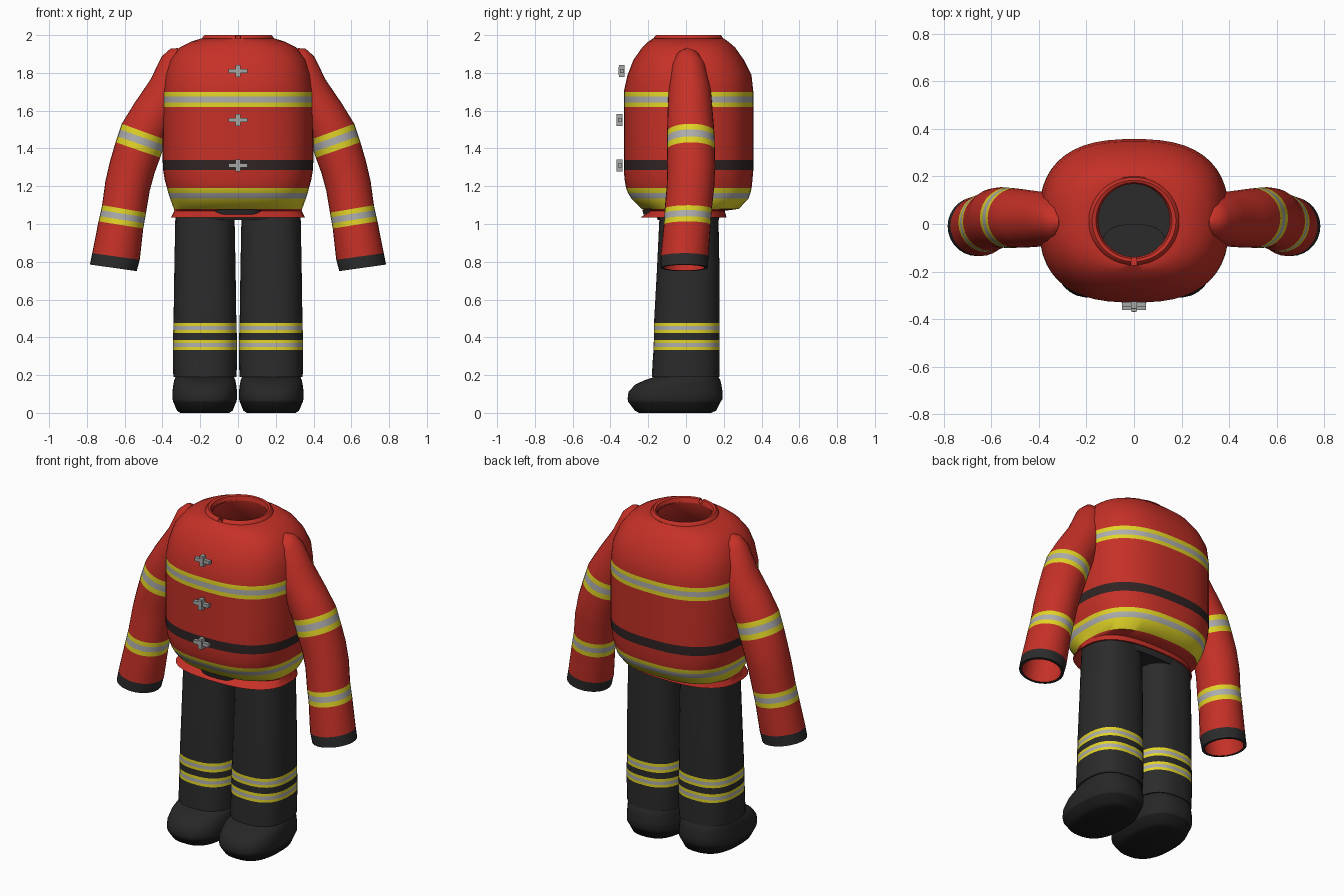
import bpy, bmesh, math
from mathutils import Vector

if "Cube" in bpy.data.objects:
    bpy.data.objects.remove(bpy.data.objects["Cube"])


def material(name, r, g, b):
    mat = bpy.data.materials.new(name)
    mat.use_nodes = True
    mat.diffuse_color = (r, g, b, 1)
    bsdf = next(n for n in mat.node_tree.nodes if n.type == "BSDF_PRINCIPLED")
    bsdf.inputs["Base Color"].default_value = (r, g, b, 1)
    bsdf.inputs["Roughness"].default_value = 0.7
    return mat


RED = material("jacket red", 0.56, 0.03, 0.02)
YELLOW = material("reflective yellow", 0.76, 0.66, 0.02)
GREY = material("reflective grey", 0.42, 0.42, 0.42)
BELT = material("belt dark", 0.03, 0.018, 0.018)
DARK = material("trouser charcoal", 0.024, 0.024, 0.024)
BOOT = material("boot charcoal", 0.02, 0.02, 0.02)
SOLE = material("sole black", 0.011, 0.011, 0.011)
METAL = material("clasp metal", 0.38, 0.39, 0.39)


def oval(z, rx, front, back, cx=0, power=2.6, segs=48):
    """Rounded-box outline at height z."""
    pts = []
    cy, ry = (front + back) / 2, (back - front) / 2
    for i in range(segs):
        a = math.tau * (i + 0.5) / segs
        c, s = math.cos(a), math.sin(a)
        pts.append(Vector((cx + rx * math.copysign(abs(c) ** (2 / power), c),
                           cy + ry * math.copysign(abs(s) ** (2 / power), s), z)))
    return pts


def loft(name, rings, mats, cap_first=False, cap_last=False, skip=None):
    """Skin a list of rings; mats holds one material per span."""
    bm = bmesh.new()
    used = list(dict.fromkeys(mats))
    loops = [[bm.verts.new(p) for p in ring] for ring in rings]
    n = len(loops[0])
    for a, b, mat in zip(loops, loops[1:], mats):
        for i in range(n):
            j = (i + 1) % n
            f = bm.faces.new((a[i], a[j], b[j], b[i]))
            f.material_index = used.index(mat)
    if cap_first:
        bm.faces.new(loops[0]).material_index = used.index(mats[0])
    if cap_last:
        bm.faces.new(loops[-1]).material_index = used.index(mats[-1])
    if skip:
        gone = [f for f in bm.faces if skip(f.calc_center_median())]
        bmesh.ops.delete(bm, geom=gone, context="FACES")
    bmesh.ops.recalc_face_normals(bm, faces=bm.faces)
    return finish(name, bm, used)


def finish(name, bm, mats, smooth=True):
    mesh = bpy.data.meshes.new(name)
    bm.to_mesh(mesh)
    bm.free()
    for m in mats:
        mesh.materials.append(m)
    obj = bpy.data.objects.new(name, mesh)
    bpy.context.collection.objects.link(obj)
    if smooth:
        bpy.ops.object.select_all(action="DESELECT")
        obj.select_set(True)
        bpy.context.view_layer.objects.active = obj
        bpy.ops.object.shade_smooth_by_angle(angle=math.radians(40))
    return obj


def mix(a, b, t):
    return tuple(p + (q - p) * t for p, q in zip(a, b))


def striped(a, b):
    """Two stations between a and b that bound the grey middle of a band."""
    return [a, mix(a, b, 0.3), mix(a, b, 0.68), b]


BAND = [YELLOW, GREY, YELLOW]

# Jacket body, from the inside of the hem up to the inside of the neck
chest = striped((1.62, .4, -.33, .357), (1.7, .398, -.33, .357))
hip_band = striped((1.08, .34, -.235, .28), (1.19, .376, -.318, .348))
hip_band[1] = (1.135, .36, -.29, .332)
hip_band[2] = (1.165, .37, -.308, .342)
body = [(1.07, .32, -.18, .19), (1.035, .345, -.23, .205), (1.035, .355, -.24, .215),
        (1.07, .338, -.19, .205)]
body += hip_band
body += [(1.23, .388, -.325, .352), (1.285, .397, -.33, .357), (1.34, .4, -.33, .357)]
body += chest
body += [(1.79, .386, -.31, .347), (1.87, .36, -.278, .306), (1.935, .31, -.232, .26),
         (1.965, .25, -.2, .225), (1.982, .195, -.175, .2),
         (1.975, .15, -.14, .17), (1.9, .17, -.15, .18), (1.78, .3, -.25, .27)]
body_mats = [RED] * 4 + BAND + [RED, RED, BELT, RED] + BAND + [RED] * 8
powers = [2.6] * (len(body) - 4) + [2.2, 2, 2, 2.3]
loft("jacket_body", [oval(*s, power=p) for s, p in zip(body, powers)], body_mats)

# Neck binding with a gap at the front
collar = [(1.978, .192, -.174, .198), (1.992, .186, -.168, .192), (2, .176, -.158, .184),
          (1.996, .16, -.146, .174), (1.97, .15, -.138, .168)]
loft("collar", [oval(*s, power=2) for s in collar], [RED] * 4,
     skip=lambda c: abs(c.x) < .02 and c.y < 0)

# Clasps down the front
for label, z, y in (("top", 1.81, -.338), ("middle", 1.55, -.35), ("bottom", 1.31, -.35)):
    bm = bmesh.new()
    for size, dy in (((.1, .022, .022), 0), ((.024, .03, .064), -.002),
                     ((.014, .014, .04), -.012)):
        made = bmesh.ops.create_cube(bm, size=1)["verts"]
        bmesh.ops.scale(bm, vec=size, verts=made)
        bmesh.ops.translate(bm, vec=(0, y + dy, z), verts=made)
    finish(label + "_clasp", bm, [METAL], smooth=False)

# Trouser waist
loft("trouser_waist", [oval(1.02, .31, -.15, .175), oval(1.07, .315, -.165, .18)],
     [DARK], True, True)
loft("waist_tab", [oval(1.05, .14, -.225, 0), oval(1.078, .14, -.232, 0)],
     [DARK], True, True)


def arm_ring(side, x, y, z, tilt, ru, rv, segs=28):
    c, s = math.cos(math.radians(tilt)), math.sin(math.radians(tilt))
    pts = []
    for i in range(segs):
        a = math.tau * i / segs
        u, v = ru * math.cos(a), rv * math.sin(a)
        pts.append(Vector((side * (x + u * c), y + v, z + u * s)))
    return pts


# Sleeve stations: x, y, z, tilt, half width, half depth
upper = striped((.498, .025, 1.488, 20, .125, .125), (.53, .026, 1.392, 19, .125, .127))
lower = striped((.603, .012, 1.08, 9.5, .118, .125), (.62, .006, .995, 9, .12, .124))
cuff = [(.646, -.008, .828, 8, .127, .127), (.66, -.01, .768, 8, .125, .125)]
sleeve = [(.3, .005, 1.9, 60, .036, .03), (.308, .01, 1.865, 52, .08, .07),
          (.325, .014, 1.815, 43, .107, .095), (.367, .02, 1.7, 33, .116, .113),
          (.44, .022, 1.585, 25, .122, .12)]
sleeve += upper + [(.56, .028, 1.3, 15, .122, .127), (.585, .024, 1.2, 12, .12, .126)]
sleeve += lower + cuff
lining = [s[:4] + (s[4] * .87, s[5] * .87) for s in (cuff[1], cuff[0], lower[3], lower[0])]
sleeve_mats = [RED] * 5 + BAND + [RED] * 3 + BAND + [RED, DARK, DARK] + [RED] * 3

# Trouser leg and boot stations: height, half width, front, back
high = striped((.424, .169, -.17, .178), (.477, .167, -.17, .178))
low = striped((.334, .17, -.173, .178), (.387, .17, -.171, .178))
leg = [(.2, .14, -.15, .15), (.19, .168, -.182, .178), (.26, .17, -.178, .178)] + low + high
leg += [(.75, .163, -.155, .178), (1.06, .157, -.14, .172)]
leg_mats = [DARK] * 3 + BAND + [DARK] + BAND + [DARK, DARK]
boot = [(0, .13, -.25, .135), (.012, .148, -.272, .16), (.06, .168, -.308, .185),
        (.075, .172, -.31, .195), (.11, .172, -.306, .195), (.15, .167, -.27, .188),
        (.175, .162, -.215, .182), (.19, .155, -.17, .172), (.23, .14, -.15, .15)]
boot_mats = [SOLE, SOLE] + [BOOT] * 6

for side, label in ((1, "left"), (-1, "right")):
    loft(label + "_sleeve", [arm_ring(side, *s) for s in sleeve + lining],
         sleeve_mats, True, True)
    loft(label + "_trouser_leg",
         [oval(*s, cx=side * .175, power=2.5, segs=32) for s in leg], leg_mats, True, True)
    loft(label + "_boot",
         [oval(*s, cx=side * .176, power=2.5, segs=32) for s in boot], boot_mats, True, True)
